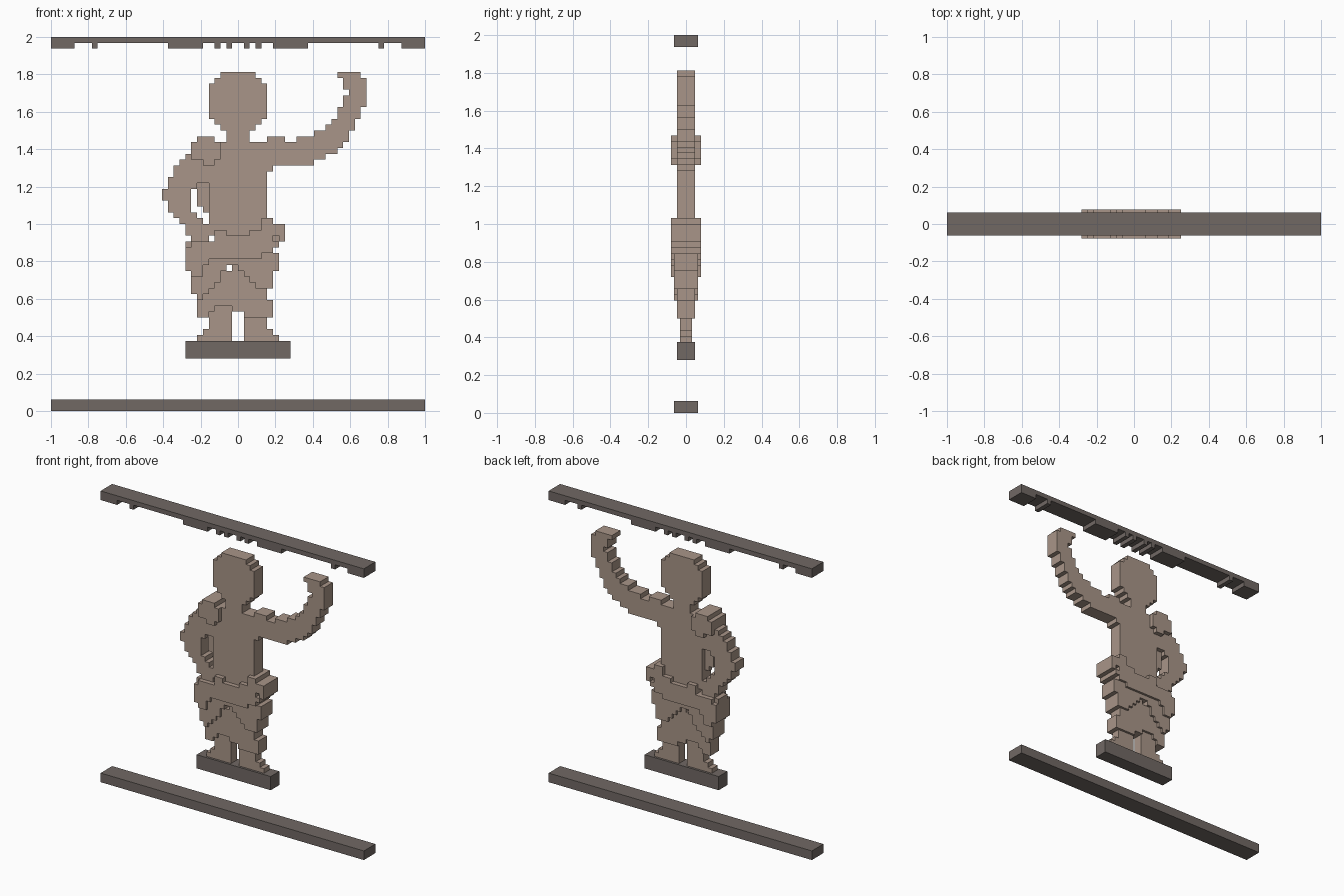
import bpy, bmesh

if "Cube" in bpy.data.objects:
    bpy.data.objects.remove(bpy.data.objects["Cube"])

U = 1 / 32  # one block


def material(name, rgb):
    m = bpy.data.materials.new(name)
    m.diffuse_color = (*[(c / 255) ** 2.2 for c in rgb], 1)
    m.use_nodes = True
    m.node_tree.nodes["Principled BSDF"].inputs["Base Color"].default_value = m.diffuse_color
    return m


BROWN = material("warm_brown", (167, 148, 135))
DARK = material("dark_grey_brown", (112, 104, 100))


def mirrored(rects):
    return rects + [(-x1, -x0, z0, z1) for x0, x1, z0, z1 in rects]


def part(name, rects, half_depth, mat):
    """Merge block rectangles (x0, x1, z0, z1) into one outline and extrude it along y."""
    cells = {(x, z) for x0, x1, z0, z1 in rects for x in range(x0, x1) for z in range(z0, z1)}
    bm = bmesh.new()
    verts = {}

    def vert(x, z):
        if (x, z) not in verts:
            verts[x, z] = bm.verts.new((x * U, -half_depth * U, z * U))
        return verts[x, z]

    for x, z in sorted(cells):
        bm.faces.new([vert(x, z), vert(x + 1, z), vert(x + 1, z + 1), vert(x, z + 1)])
    bmesh.ops.dissolve_limit(bm, angle_limit=0.01, verts=bm.verts[:], edges=bm.edges[:])
    ext = bmesh.ops.extrude_face_region(bm, geom=bm.faces[:], use_keep_orig=True)
    moved = [g for g in ext["geom"] if isinstance(g, bmesh.types.BMVert)]
    bmesh.ops.translate(bm, verts=moved, vec=(0, 2 * half_depth * U, 0))
    bmesh.ops.recalc_face_normals(bm, faces=bm.faces[:])
    me = bpy.data.meshes.new(name)
    bm.to_mesh(me)
    bm.free()
    me.materials.append(mat)
    ob = bpy.data.objects.new(name, me)
    bpy.context.collection.objects.link(ob)
    return ob


# Frame bars and plinth
part("bottom_bar", [(-32, 32, 0, 2)], 2, DARK)
teeth = [(28, 32), (24, 25), (6, 12), (3, 4), (1, 2)]
part("top_bar", [(-32, 32, 63, 64)] + mirrored([(a, b, 62, 63) for a, b in teeth]), 2, DARK)
part("plinth", [(-9, 9, 9, 12)], 1.5, DARK)

# Head, neck and torso
part("head", [(-5, 5, 50, 56), (-4, 4, 49, 57), (-3, 3, 48, 58), (-2, 2, 46, 49)], 1.5, BROWN)
part("torso", [(-5, 5, 30, 46)], 1.5, BROWN)

# Raised arm, curving up to the hand
part("raised_arm", [
    (5, 6, 41, 42), (5, 13, 42, 43), (5, 15, 43, 44), (5, 17, 44, 45), (5, 18, 45, 46),
    (5, 8, 46, 47), (10, 19, 46, 47), (13, 19, 47, 48), (15, 20, 48, 49), (16, 20, 49, 50),
    (17, 21, 50, 52), (18, 22, 52, 54), (19, 22, 54, 55), (18, 22, 55, 57), (17, 21, 57, 58),
], 1.5, BROWN)

# Bent arm with its hand on the hip
part("bent_arm", [
    (-8, -5, 43, 46), (-9, -5, 43, 44), (-10, -5, 42, 43), (-11, -5, 40, 42), (-12, -5, 39, 40),
    (-12, -7, 38, 39), (-13, -8, 36, 38), (-12, -8, 34, 36), (-11, -7, 33, 34),
    (-10, -6, 32, 33), (-9, -5, 30, 32), (-8, -5, 29, 30),
], 1.5, BROWN)
part("thin_web", [(-7, -5, 35, 39), (-6, -5, 34, 35)], 0.5, BROWN)
part("shoulder_sleeve", [(-8, -3, 43, 46), (-7, -4, 46, 47), (-6, -4, 42, 43)], 2.5, BROWN)

# Layered clothing from the waist down
part("waist_wrap", [
    (-9, -8, 24, 28), (-8, -6, 23, 29), (-6, -5, 25, 29), (-5, 4, 26, 29), (-4, -2, 29, 31),
    (-2, 2, 29, 30), (2, 4, 29, 31), (4, 6, 27, 33), (6, 7, 28, 29), (6, 7, 30, 32), (7, 8, 29, 32),
], 2.5, BROWN)
part("wrap_inset", [(6, 7, 29, 30), (-9, -8, 28, 29)], 1.5, BROWN)
part("hip_flap", [(4, 7, 24, 27)], 2, BROWN)
part("tunic_skirt", [
    (-8, -6, 20, 23), (-7, -6, 19, 20), (-6, -5, 20, 25), (-5, -4, 21, 26), (-4, -3, 22, 26),
    (-3, -2, 24, 26), (-2, 0, 25, 26), (0, 1, 24, 26), (1, 2, 23, 26), (2, 3, 22, 26),
    (3, 4, 21, 26), (4, 6, 21, 24),
], 2, BROWN)
part("trousers", [
    (-7, -5, 16, 20), (-5, -4, 17, 21), (-4, -1, 18, 24), (-1, 1, 17, 25),
    (1, 6, 16, 19), (1, 5, 19, 21), (1, 3, 21, 23),
], 1.5, BROWN)
part("legs", mirrored([(1, 5, 12, 18), (5, 6, 12, 14), (6, 7, 12, 13)]), 1, BROWN)
